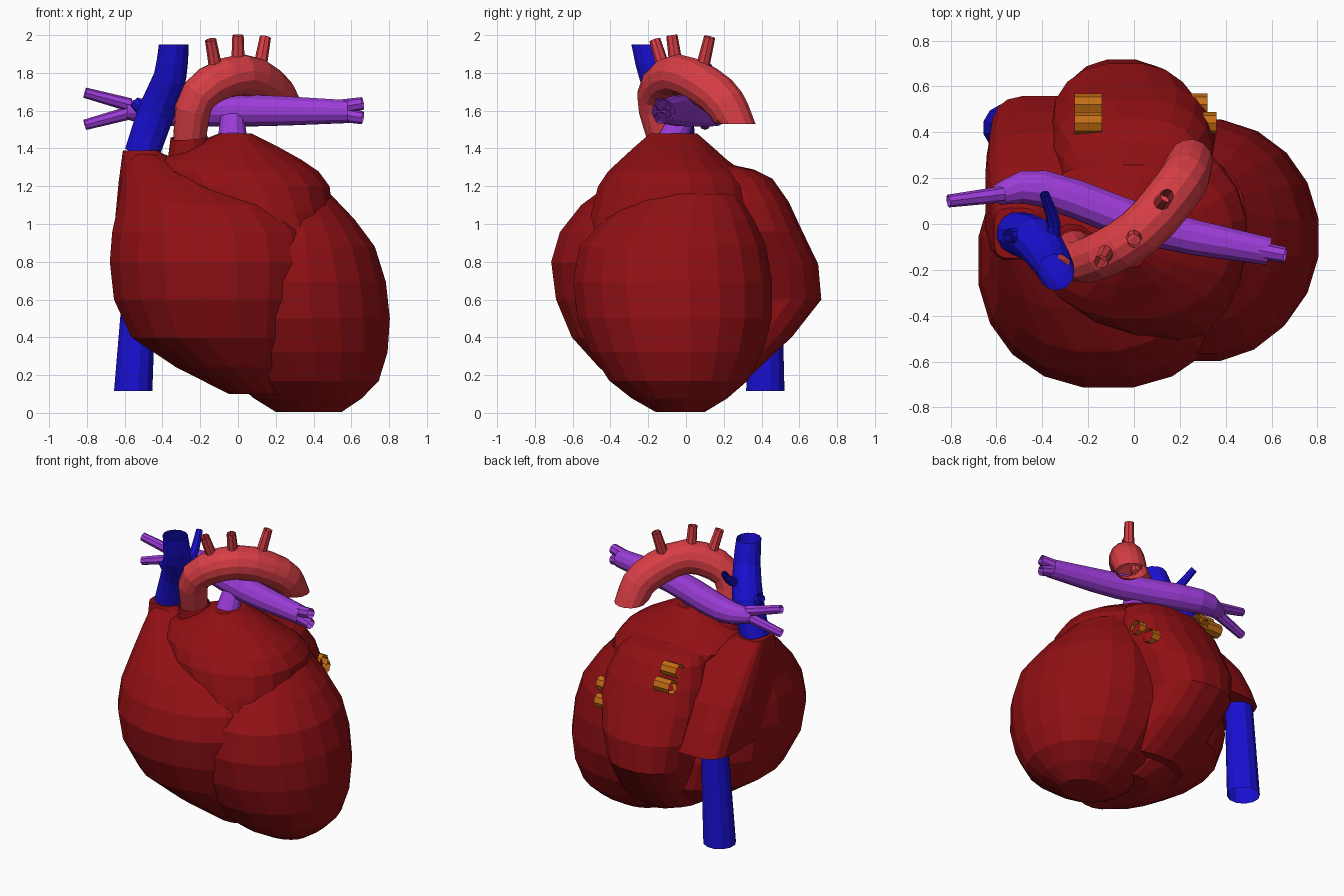
import bpy, bmesh
from math import cos, sin, pi
from mathutils import Vector

if "Cube" in bpy.data.objects:
    bpy.data.objects.remove(bpy.data.objects["Cube"])

def material(name, rgb):
    m = bpy.data.materials.new(name)
    m.diffuse_color = (*rgb, 1)
    m.use_nodes = True
    m.node_tree.nodes["Principled BSDF"].inputs["Base Color"].default_value = m.diffuse_color
    return m

MUSCLE = material("muscle", (0.28, 0.005, 0.007))
RED = material("artery_red", (0.68, 0.048, 0.06))
BLUE = material("vein_blue", (0.01, 0.005, 0.65))
PURPLE = material("pulmonary_purple", (0.33, 0.045, 0.68))
ORANGE = material("pulmonary_orange", (0.55, 0.155, 0.007))

def spline(pts, steps):
    """Smooth in-between rows through key rows of any width."""
    P = [Vector(p) for p in pts]
    Q = [2 * P[0] - P[1]] + P + [2 * P[-1] - P[-2]]
    out = []
    for a, b, c, d in zip(Q, Q[1:], Q[2:], Q[3:]):
        for k in range(steps):
            t = k / steps
            out.append(0.5 * (2 * b + (c - a) * t + (2 * a - 5 * b + 4 * c - d) * t ** 2
                              + (3 * b - a - 3 * c + d) * t ** 3))
    return out + [P[-1]]

def skin(name, rings, mat, capped):
    """Bridge equal-sized vertex rings into a mesh object."""
    bm = bmesh.new()
    loops = [[bm.verts.new(p) for p in ring] for ring in rings]
    n = len(loops[0])
    for a, b in zip(loops, loops[1:]):
        for i in range(n):
            j = (i + 1) % n
            bm.faces.new((a[i], a[j], b[j], b[i]))
    if capped:
        bm.faces.new(loops[0])
        bm.faces.new(loops[-1])
    bmesh.ops.recalc_face_normals(bm, faces=bm.faces[:])
    me = bpy.data.meshes.new(name)
    bm.to_mesh(me)
    bm.free()
    me.materials.append(mat)
    ob = bpy.data.objects.new(name, me)
    bpy.context.collection.objects.link(ob)
    return ob

def chamber(name, power, *rows, n=20):
    """Loft horizontal rounded sections: (z, x0, x1, y0, y1)."""
    def sp(v):
        return (1 if v > 0 else -1) * abs(v) ** (2 / power)
    ts = [2 * pi * (i + 0.5) / n for i in range(n)]
    rings = [[((x0 + x1 + (x1 - x0) * sp(cos(t))) / 2,
               (y0 + y1 + (y1 - y0) * sp(sin(t))) / 2, z) for t in ts]
             for z, x0, x1, y0, y1 in spline(rows, 2)]
    return skin(name, rings, MUSCLE, True)

def tube(name, mat, *pts, n=12, steps=3, end=None):
    """Open tube through (x, y, z, radius) points."""
    P = spline(pts, steps if len(pts) > 2 else 1)
    C = [Vector(p[:3]) for p in P]
    last, rings = None, []
    for i, c in enumerate(C):
        d = (C[min(i + 1, len(C) - 1)] - C[max(i - 1, 0)]).normalized()
        if end and i == len(C) - 1:
            d = Vector((0, 0, end))
        u = last.rotation_difference(d) @ u if last else d.orthogonal().normalized()
        v, last = d.cross(u), d
        rings.append([c + P[i][3] * (u * cos(2 * pi * k / n) + v * sin(2 * pi * k / n))
                      for k in range(n)])
    return skin(name, rings, mat, False)

# Heart chambers, joined into one body with natural creases
heart = chamber("heart_body", 2.2,
                (1.38, -0.6, -0.42, -0.14, 0.08), (1.1, -0.64, 0.3, -0.56, 0.3),
                (0.8, -0.685, 0.46, -0.72, 0.4), (0.4, -0.57, 0.4, -0.61, 0.44),
                (0.1, -0.05, 0.3, -0.3, 0.2))
outflow = chamber("upper_outflow", 2.15,
                  (1.48, -0.1, 0.07, -0.19, 0.06), (1.34, -0.42, 0.34, -0.35, 0.22),
                  (1.2, -0.4, 0.49, -0.47, 0.37), (0.92, -0.1, 0.5, -0.53, 0.4))
left_ventricle = chamber("left_ventricle", 2.05,
                         (1.16, 0.1, 0.49, -0.27, 0.28), (0.88, -0.15, 0.73, -0.57, 0.43),
                         (0.5, -0.2, 0.81, -0.58, 0.46), (0.17, -0.03, 0.75, -0.41, 0.33),
                         (0.004, 0.2, 0.55, -0.16, 0.1))
left_atrium = chamber("left_atrium", 2.5,
                      (1.31, -0.2, 0.2, 0.05, 0.26), (1.24, -0.31, 0.3, 0, 0.46),
                      (0.96, -0.38, 0.36, 0, 0.62), (0.6, -0.34, 0.23, 0, 0.72),
                      (0.2, -0.22, 0.33, -0.2, 0.35))
right_atrium = chamber("right_atrium", 4,
                       (1.39, -0.61, -0.42, -0.15, 0.07), (1.05, -0.65, -0.05, -0.2, 0.4),
                       (0.74, -0.63, -0.15, -0.05, 0.56))
bpy.context.view_layer.objects.active = heart
for part in (outflow, left_ventricle, left_atrium, right_atrium):
    m = heart.modifiers.new("join", 'BOOLEAN')
    m.operation, m.solver, m.object = 'UNION', 'EXACT', part
    bpy.ops.object.modifier_apply(modifier=m.name)
    bpy.data.objects.remove(part)

# Aorta with its collar and three upper branches
tube("aorta_collar", MUSCLE, (-0.25, -0.1, 1.32, 0.13), (-0.26, -0.12, 1.46, 0.1))
tube("aorta", RED, (-0.26, -0.11, 1.42, 0.085), (-0.21, -0.16, 1.68, 0.1),
     (0.02, -0.04, 1.79, 0.11), (0.2, 0.17, 1.68, 0.11), (0.245, 0.27, 1.53, 0.1), n=14, end=-1)
for i, (x, y, z) in enumerate([(-0.145, -0.165, 1.975), (0, -0.075, 2), (0.145, 0.125, 1.99)]):
    tube(f"aorta_branch_{i + 1}", RED, (x * 0.8, y * 0.7, z - 0.16, 0.036), (x, y, z, 0.03), n=8)

# Upper and lower great veins
tube("upper_vein", BLUE, (-0.51, -0.04, 1.37, 0.095), (-0.43, -0.07, 1.6, 0.1),
     (-0.36, -0.16, 1.78, 0.088), (-0.34, -0.21, 1.95, 0.08), end=1, steps=2)
tube("upper_vein_back_branch", BLUE, (-0.37, -0.12, 1.68, 0.035), (-0.35, 0, 1.73, 0.03),
     (-0.39, 0.13, 1.84, 0.022), n=8)
tube("upper_vein_side_branch", BLUE, (-0.46, -0.06, 1.56, 0.045), (-0.55, -0.05, 1.65, 0.03), n=8)
tube("lower_vein", BLUE, (-0.515, 0.42, 0.78, 0.088), (-0.555, 0.42, 0.115, 0.105), end=-1)

# Pulmonary artery: trunk, cross tube and forked ends
tube("pulmonary_trunk", PURPLE, (-0.03, -0.07, 1.45, 0.08), (-0.03, -0.02, 1.56, 0.065))
tube("pulmonary_artery", PURPLE, (-0.6, 0.125, 1.6, 0.045), (-0.4, 0.155, 1.6, 0.082),
     (0.1, -0.02, 1.6, 0.085), (0.59, -0.12, 1.595, 0.062))
for side, s in (("lower", -1), ("upper", 1)):
    tube(f"pulmonary_right_fork_{side}", PURPLE, (-0.57, 0.13, 1.61 + s * 0.02, 0.036),
         (-0.81, 0.1, 1.61 + s * 0.085, 0.028), n=8)
    tube(f"pulmonary_left_fork_{side}", PURPLE, (0.55, -0.115, 1.6 + s * 0.02, 0.04),
         (0.66, -0.135, 1.6 + s * 0.038, 0.034), n=8)

# Four short pulmonary veins, a pair on each side
for side, s, x, z in (("right", -1, -0.26, 1.24), ("left", 1, 0.36, 1)):
    for i in range(2):
        tip = Vector((x - s * 0.04 * i * (s > 0), 0.44 + 0.08 * i, z - 0.08 * i, 0.048))
        tube(f"pulmonary_vein_{side}_{i + 1}", ORANGE, tip - Vector((s * 0.12, 0, 0, 0)), tip, n=8)
